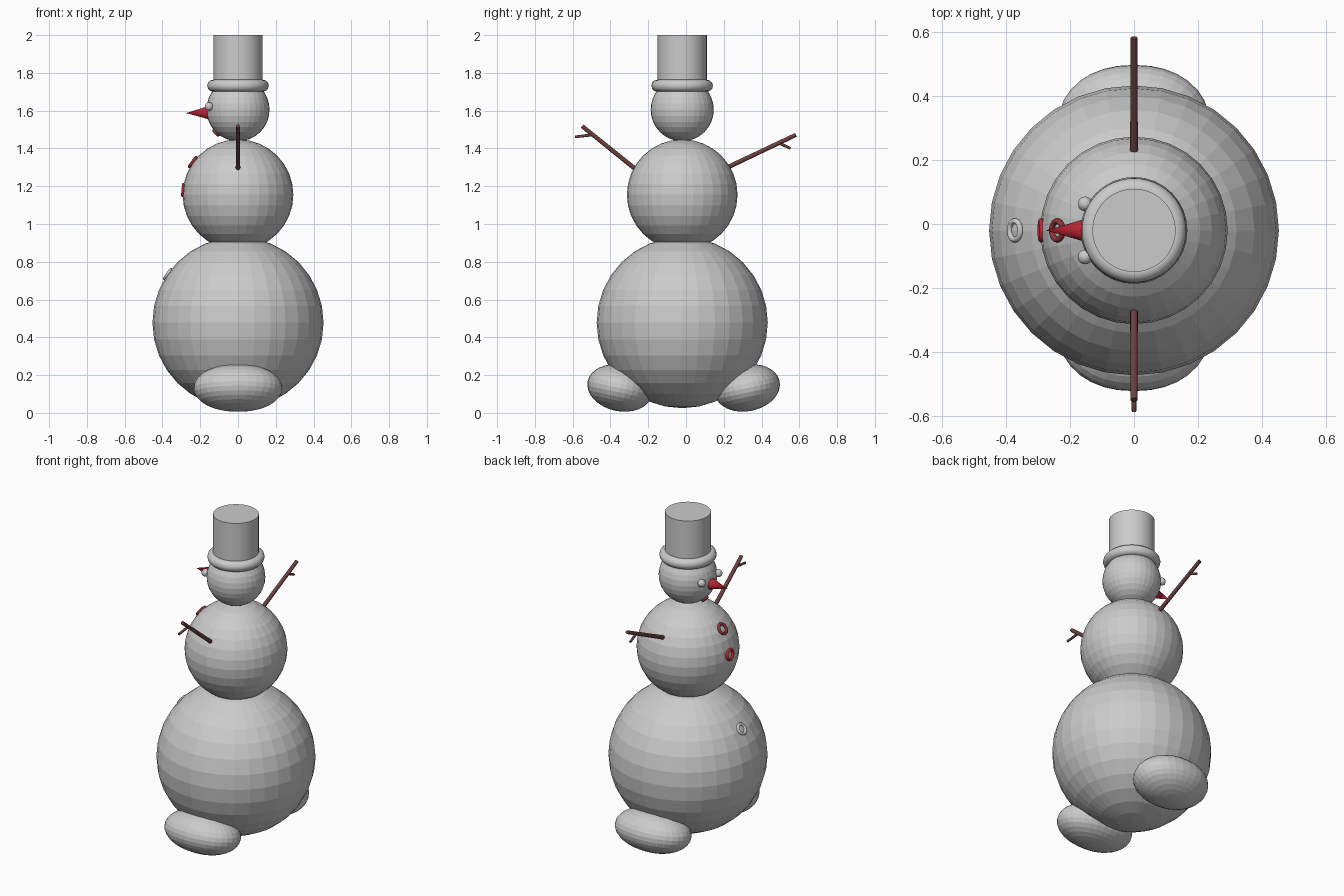
import bpy, math
from mathutils import Vector

if "Cube" in bpy.data.objects:
    bpy.data.objects.remove(bpy.data.objects["Cube"])

CY = -0.02  # the body axis sits slightly off centre because of the uneven arms


def mat(name, rgb):
    m = bpy.data.materials.new(name)
    m.diffuse_color = (*rgb, 1)
    m.use_nodes = True
    m.node_tree.nodes["Principled BSDF"].inputs["Base Color"].default_value = m.diffuse_color
    return m


GREY = mat("snow_grey", (0.6, 0.6, 0.6))
RED = mat("red", (0.55, 0.02, 0.035))
DARK_RED = mat("dark_red", (0.27, 0.035, 0.04))
BROWN = mat("brown", (0.16, 0.05, 0.05))


def finish(name, material, smooth=False):
    ob = bpy.context.object
    ob.name = name
    ob.data.materials.append(material)
    if smooth:
        bpy.ops.object.shade_smooth_by_angle(angle=math.radians(40))
    return ob


def ball(name, loc, r, segs=32, rings=16):
    bpy.ops.mesh.primitive_uv_sphere_add(segments=segs, ring_count=rings, radius=r, location=loc)
    return finish(name, GREY)


def stick(name, a, b, r1, r2, material, verts=12):
    a, b = Vector(a), Vector(b)
    d = b - a
    bpy.ops.mesh.primitive_cone_add(vertices=verts, radius1=r1, radius2=r2, depth=d.length,
                                    location=(a + b) / 2,
                                    rotation=d.to_track_quat('Z', 'Y').to_euler())
    return finish(name, material, True)


def ring(name, loc, normal, major, minor, material, segs=24):
    bpy.ops.mesh.primitive_torus_add(major_radius=major, minor_radius=minor, major_segments=segs,
                                     minor_segments=12, location=loc,
                                     rotation=Vector(normal).to_track_quat('Z', 'Y').to_euler())
    return finish(name, material, True)


# Three stacked snowballs
ball("lower_body", (0, CY, 0.478), 0.453)
ball("upper_body", (0, CY, 1.155), 0.293)
ball("head", (0, CY, 1.605), 0.167)

# Wide feet, slightly tilted outward
for side, label in ((-1, "right"), (1, "left")):
    foot = ball(label + "_foot", (0, side * 0.337 - 0.0125, 0.132), 1)
    for v in foot.data.vertices:
        v.co.x = math.copysign(abs(v.co.x) ** 0.92, v.co.x)
    foot.scale = (0.235, 0.175, 0.123)
    foot.rotation_euler.x = side * math.radians(12)

# Hat
bpy.ops.mesh.primitive_cylinder_add(vertices=48, radius=0.13, depth=0.29, location=(0, CY, 1.855))
finish("hat_crown", GREY, True)
ring("hat_brim", (0, CY, 1.732), (0, 0, 1), 0.131, 0.032, GREY, 48)

# Face, looking towards -x
for side, label in ((-1, "right"), (1, "left")):
    ball(label + "_eye", (-0.153, CY + side * 0.083, 1.622), 0.023, 16, 10)
stick("nose", (-0.145, CY, 1.59), (-0.275, CY, 1.587), 0.038, 0.0, RED, 24)
ring("mouth", (-0.117, CY, 1.482), (-0.7, 0, -0.7), 0.016, 0.008, DARK_RED)

# Ring buttons lying on the snow
for name, x, z, cz, m in (("top_button", -0.24, 1.328, 1.155, DARK_RED),
                          ("middle_button", -0.29, 1.18, 1.155, RED),
                          ("lower_button", -0.372, 0.735, 0.478, GREY)):
    ring(name, (x, CY, z), (x, 0, z - cz), 0.029, 0.009, m)

# Twig arms, each with a short side branch (y, z points)
for label, root, tip, fork, end in (
        ("right", (-0.26, 1.285), (-0.55, 1.518), (-0.497, 1.472), (-0.587, 1.461)),
        ("left", (0.22, 1.30), (0.582, 1.472), (0.49, 1.43), (0.553, 1.40))):
    stick(label + "_arm", (0, *root), (0, *tip), 0.012, 0.011, BROWN)
    stick(label + "_twig", (0, *fork), (0, *end), 0.008, 0.007, BROWN)
